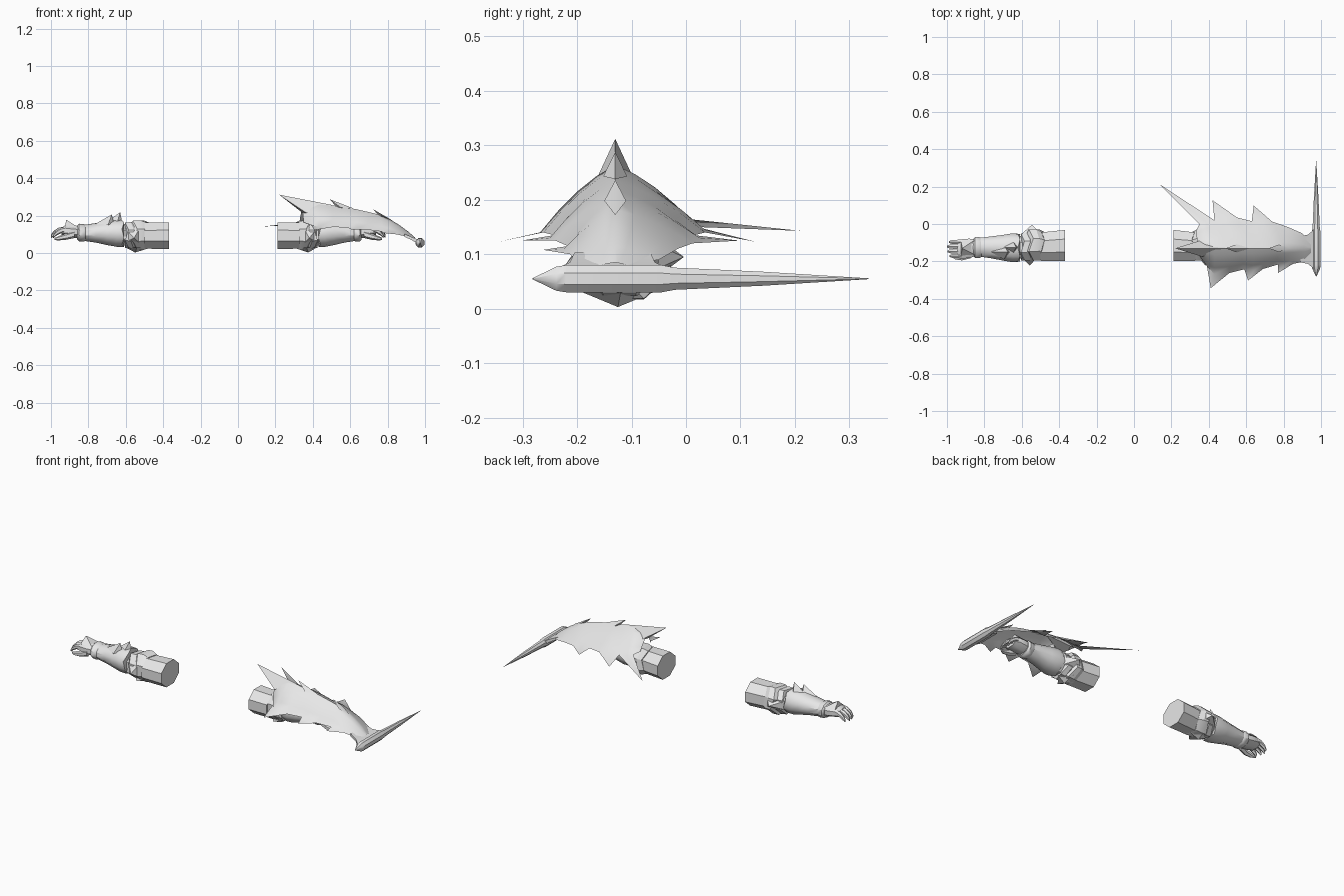
import bpy, bmesh, math
from mathutils import Vector

if "Cube" in bpy.data.objects:
    bpy.data.objects.remove(bpy.data.objects["Cube"])

grey = bpy.data.materials.new("light_grey")
grey.diffuse_color = (0.8, 0.8, 0.8, 1)
grey.use_nodes = True
grey.node_tree.nodes["Principled BSDF"].inputs["Base Color"].default_value = grey.diffuse_color


def finish(name, bm, angle=40, solid=True):
    bmesh.ops.remove_doubles(bm, verts=bm.verts, dist=1e-5)
    if solid:
        bmesh.ops.recalc_face_normals(bm, faces=bm.faces)
    me = bpy.data.meshes.new(name)
    bm.to_mesh(me)
    bm.free()
    me.materials.append(grey)
    ob = bpy.data.objects.new(name, me)
    bpy.context.collection.objects.link(ob)
    bpy.ops.object.select_all(action='DESELECT')
    bpy.context.view_layer.objects.active = ob
    ob.select_set(True)
    bpy.ops.object.shade_smooth_by_angle(angle=math.radians(angle))
    return ob


def skin(bm, rings, cap=True):
    """Bridge closed rings of points."""
    vs = [[bm.verts.new(p) for p in r] for r in rings]
    for a, b in zip(vs, vs[1:]):
        n = len(a)
        for k in range(n):
            bm.faces.new((a[k], a[(k + 1) % n], b[(k + 1) % n], b[k]))
    if cap:
        bm.faces.new(vs[0])
        bm.faces.new(vs[-1][::-1])


def ring(x, cy, cz, ry, rz, n=8, zig=0.0, turn=0.5):
    """Oval ring across x; zig pushes every other point along x."""
    out = []
    for k in range(n):
        a = 2 * math.pi * (k + turn) / n
        out.append(Vector((x + (zig if k % 2 else -zig),
                           cy + ry * math.cos(a), cz + rz * math.sin(a))))
    return out


def loft(name, rows, place, n=8, angle=40, turn=0.5):
    bm = bmesh.new()
    skin(bm, [[place(p) for p in ring(*r[:5], n=n, turn=turn,
              zig=r[5] if len(r) > 5 else 0)] for r in rows])
    return finish(name, bm, angle)


def pyramid(name, base, tip, place=lambda p: p):
    bm = bmesh.new()
    b = [bm.verts.new(place(Vector(p))) for p in base]
    t = bm.verts.new(place(Vector(tip)))
    bm.faces.new(b)
    for k in range(len(b)):
        bm.faces.new((b[k], b[(k + 1) % len(b)], t))
    return finish(name, bm, 30)


def arm(side, place):
    # upper sleeve and elbow core
    loft(side + "_sleeve", [(-.37, -.115, .093, .09, .077), (-.50, -.122, .093, .083, .075)], place)
    loft(side + "_elbow", [(-.48, -.122, .093, .07, .065), (-.55, -.122, .093, .066, .062),
                           (-.64, -.125, .1, .066, .062)], place)
    # pointed elbow bands
    loft(side + "_elbow_band", [(-.487, -.115, .095, .078, .076, .008), (-.515, -.112, .096, .09, .086, .008),
                                (-.55, -.112, .096, .09, .084, .012), (-.565, -.12, .096, .07, .066, .012)],
         place, angle=25)
    loft(side + "_elbow_cuff", [(-.55, -.122, .094, .072, .068), (-.565, -.122, .094, .08, .077, .008),
                                (-.595, -.122, .096, .078, .074, .01), (-.60, -.122, .096, .066, .06)],
         place, angle=25)
    # elbow points below, behind and in front
    pyramid(side + "_elbow_lower_point", [(-.48, -.12, .025), (-.54, -.19, .03), (-.6, -.12, .03),
                                          (-.54, -.06, .03)], (-.55, -.125, .003), place)
    pyramid(side + "_elbow_back_point", [(-.50, -.05, .06), (-.61, -.06, .07), (-.61, -.06, .12),
                                         (-.50, -.05, .13)], (-.545, -.004, .095), place)
    pyramid(side + "_elbow_front_point", [(-.52, -.18, .05), (-.6, -.18, .06), (-.6, -.18, .13),
                                          (-.52, -.18, .14)], (-.556, -.222, .08), place)
    # forearm guard, flared at the elbow
    loft(side + "_forearm", [(-.615, -.127, .105, .078, .073, .006), (-.65, -.127, .106, .08, .073, .006),
                             (-.70, -.127, .107, .072, .064), (-.76, -.125, .108, .062, .052),
                             (-.83, -.124, .108, .052, .042)], place, n=10)
    for k, (x, y) in enumerate(((-.63, -.125), (-.675, -.15))):
        z = .218 - .012 * k
        pyramid(side + "_forearm_point_%d" % k,
                [(x - .09, y, .155), (x - .02, y - .04, .15), (x + .012, y, .16), (x - .02, y + .04, .15)],
                (x, y, z), place)
    # wrist cuff
    loft(side + "_wrist_cuff", [(-.815, -.126, .108, .052, .042), (-.825, -.126, .108, .058, .047),
                                (-.85, -.126, .11, .058, .047), (-.86, -.126, .11, .048, .038)], place, n=10)
    # hand, back plate, fingers and thumb
    loft(side + "_palm", [(-.84, -.127, .112, .046, .034), (-.88, -.13, .115, .056, .036),
                          (-.92, -.133, .12, .056, .032), (-.945, -.134, .116, .046, .022)], place)
    pyramid(side + "_hand_plate", [(-.85, -.085, .135), (-.85, -.165, .135), (-.925, -.17, .142),
                                   (-.925, -.09, .142)], (-.918, -.13, .178), place)
    for k in range(4):
        y, d = -.096 - .025 * k, (.012, 0, .003, .014)[k]
        loft(side + "_finger_%d" % k, [(-.92, y, .125, .0145, .017), (-.96 + d, y, .121, .0135, .015),
                                       (-.985 + d, y, .106, .012, .013), (-1.0 + d, y, .09, .006, .009)],
             place, n=6)
    loft(side + "_thumb", [(-.875, -.168, .1, .018, .02), (-.92, -.18, .088, .017, .017),
                           (-.955, -.178, .08, .013, .012), (-.98, -.17, .075, .005, .006)], place, n=6)


arm("left", lambda p: p)
arm("right", lambda p: Vector((.21 + (-.37 - p.x) * .92, p.y, p.z)))

# ---- shield: an arched open sheet with a ridge and saw-tooth edges ----
YC = -.13
# ridge x, ridge z, front edge, front tooth, back edge, back tooth
stations = [
    (.345, .235, (.35, -.17, .165), None, (.33, -.04, .175), None),
    (.385, .258, (.39, -.225, .15), None, (.35, .0, .165), None),
    (.43, .264, (.43, -.268, .14), (.41, -.343, .123), (.38, .015, .155), (.14, .21, .143)),
    (.50, .256, (.51, -.262, .14), None, (.43, .02, .15), None),
    (.56, .247, (.59, -.242, .135), None, (.48, .035, .145), (.42, .127, .123)),
    (.63, .235, (.64, -.25, .13), (.61, -.302, .125), (.55, .035, .14), None),
    (.70, .219, (.69, -.24, .125), None, (.63, .015, .135), None),
    (.76, .204, (.77, -.217, .115), None, (.68, .025, .13), (.64, .098, .125)),
    (.81, .182, (.80, -.224, .11), (.77, -.262, .108), (.74, .012, .12), None),
    (.86, .152, (.85, -.213, .10), None, (.82, -.015, .11), None),
    (.91, .115, (.915, -.2, .085), None, (.90, -.05, .09), None),
    (.945, .085, (.945, -.155, .08), None, (.945, -.11, .08), None)]

bm = bmesh.new()
STEPS = 4
grid = []
for rx, rz, f, ft, b, bt in stations:
    top = Vector((rx, YC, rz))
    row = []
    for s in range(-STEPS, STEPS + 1):
        t = abs(s) / STEPS
        p = top.lerp(Vector(f if s < 0 else b), t)
        p.z += (rz - .08) * .3 * t * (1 - t)      # arch of the cross-section
        row.append(bm.verts.new(p))
    grid.append(row)
for a, b in zip(grid, grid[1:]):
    for k in range(2 * STEPS):
        bm.faces.new((a[k], b[k], b[k + 1], a[k + 1]))
for i, st in enumerate(stations):
    for tooth, col, flip in ((st[3], 0, False), (st[5], 2 * STEPS, True)):
        if tooth:
            t = bm.verts.new(tooth)
            for j in (i - 1, i):
                tri = (grid[j][col], t, grid[j + 1][col])
                bm.faces.new(tri[::-1] if flip else tri)
finish("shield", bm, 50, solid=False)

# backswept spikes along the ridge
for k, (x0, x1, w, z0, z1, tip) in enumerate((
        (.345, .50, .045, .215, .258, (.22, YC, .312)),
        (.53, .62, .022, .243, .238, (.49, YC, .288)),
        (.755, .83, .02, .198, .172, (.72, YC, .236)))):
    pyramid("ridge_spike_%d" % k, [(x0, YC, z0), (x0 + .02, YC - w, z0), (x1, YC, z1), (x0 + .02, YC + w, z0)], tip)

# flared neck joining the shield to the blade
bm = bmesh.new()
skin(bm, [[(x, YC - .005 + sy * w, z + sz * h) for sy, sz in ((-1, -1), (1, -1), (1, 1), (-1, 1))]
          for x, w, z, h in ((.89, .07, .095, .008), (.93, .078, .077, .008), (.965, .108, .06, .012))])
finish("blade_neck", bm, 30)

# long cross blade, thick in the middle and tapering to the back
bm = bmesh.new()
rings = []
for y, r in ((-.282, .001), (-.238, .024), (-.22, .027), (-.045, .027), (-.02, .022), (.14, .014), (.336, .0008)):
    rings.append([(.974 + r * .95 * math.cos(a), y, .055 + r * math.sin(a))
                  for a in (2 * math.pi * (k + .5) / 8 for k in range(8))])
skin(bm, rings)
finish("cross_blade", bm, 40)
